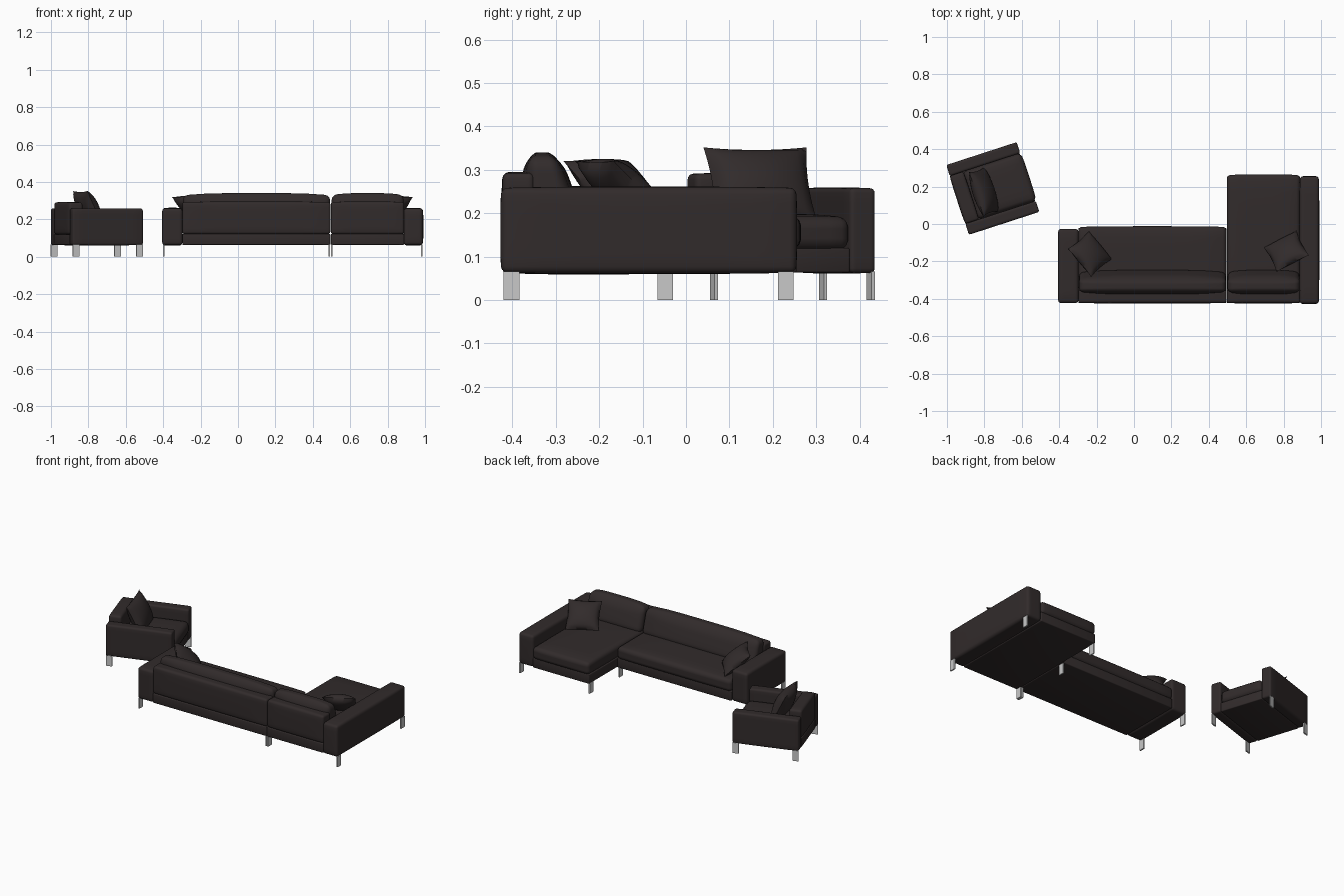
import bpy, bmesh, math
from mathutils import Matrix, Vector

if "Cube" in bpy.data.objects:
    bpy.data.objects.remove(bpy.data.objects["Cube"])


def material(name, rgb):
    m = bpy.data.materials.new(name)
    m.diffuse_color = (*rgb, 1)
    m.use_nodes = True
    m.node_tree.nodes["Principled BSDF"].inputs["Base Color"].default_value = m.diffuse_color
    return m


LEATHER = material("dark brown leather", (0.031, 0.024, 0.024))
METAL = material("light grey metal", (0.58, 0.58, 0.58))
SOFA = Matrix.Identity(4)
CHAIR = Matrix.Translation((-0.755, 0.19, 0)) @ Matrix.Rotation(math.radians(-72), 4, 'Z')


def finish(name, bm, mat, matrix, angle=40):
    bm.transform(matrix)
    bmesh.ops.recalc_face_normals(bm, faces=bm.faces[:])
    me = bpy.data.meshes.new(name)
    bm.to_mesh(me)
    bm.free()
    me.materials.append(mat)
    ob = bpy.data.objects.new(name, me)
    bpy.context.collection.objects.link(ob)
    bpy.ops.object.select_all(action='DESELECT')
    ob.select_set(True)
    bpy.context.view_layer.objects.active = ob
    bpy.ops.object.shade_smooth_by_angle(angle=math.radians(angle))
    return ob


def block(name, lo, hi, r=0.008, bulge=(0, 0, 0), lean=0, matrix=SOFA, mat=LEATHER, cuts=8):
    """Rounded box; bulge puffs its faces, lean slopes the front face back."""
    lo, hi = Vector(lo), Vector(hi)
    size, mid = hi - lo, (lo + hi) / 2
    bm = bmesh.new()
    bmesh.ops.create_cube(bm, size=1)
    for v in bm.verts:
        v.co = Vector(v.co[i] * size[i] + mid[i] for i in range(3))
    if r:
        bmesh.ops.bevel(bm, geom=bm.edges[:], offset=r, segments=3, profile=0.5, affect='EDGES')
    if any(bulge):
        for i in range(3):
            n = Vector([1 if j == i else 0 for j in range(3)])
            for k in range(1, cuts):
                p = mid.copy()
                p[i] = lo[i] + r + (size[i] - 2 * r) * k / cuts
                bmesh.ops.bisect_plane(bm, geom=bm.verts[:] + bm.edges[:] + bm.faces[:],
                                       plane_co=p, plane_no=n)
    for v in bm.verts:
        u = [2 * (v.co[i] - mid[i]) / size[i] for i in range(3)]
        f = [max(0, 1 - u[i] ** 4) for i in range(3)]
        for i in range(3):
            v.co[i] += bulge[i] * u[i] * f[i - 1] * f[i - 2]
        v.co.y -= lean * (u[1] + 1) / 2 * (u[2] + 1) / 2
    return finish(name, bm, mat, matrix)


def pillow(name, center, heading, tilt, w, h, thick):
    """Throw pillow whose upper edge points along heading, raised by tilt."""
    a, t = math.radians(heading), math.radians(tilt)
    ey = Vector((math.cos(a) * math.cos(t), math.sin(a) * math.cos(t), math.sin(t)))
    ex = Vector((-math.sin(a), math.cos(a), 0))
    m = Matrix((ex, ey, ex.cross(ey))).transposed().to_4x4()
    m.translation = center
    bm = bmesh.new()
    for s in (1, -1):
        made = bmesh.ops.create_grid(bm, x_segments=16, y_segments=16, size=1)
        for v in made['verts']:
            u, q = v.co.x, v.co.y
            puff = max(0, (1 - u * u) * (1 - q * q)) ** 0.5
            v.co = (u * w / 2 * (1 - 0.07 * (1 - q * q)),
                    q * h / 2 * (1 - 0.07 * (1 - u * u)), s * thick / 2 * puff)
    bmesh.ops.remove_doubles(bm, verts=bm.verts[:], dist=0.0002)
    finish(name, bm, LEATHER, m, 60)


def legs(name, xs, ys, matrix=SOFA):
    for x in xs:
        for y in ys:
            block(name, (x - 0.004, y - 0.018, 0), (x + 0.004, y + 0.018, 0.066),
                  r=0, matrix=matrix, mat=METAL)


# Sofa arms
block("left_arm", (-0.405, -0.422, 0.063), (-0.297, -0.027, 0.258), 0.014, (0, 0, 0.004))
block("right_arm", (0.887, -0.425, 0.063), (0.988, 0.253, 0.258), 0.014, (0.003, 0.003, 0.003))

# Sofa sections: base, back panel, seat and back cushion
for part, x0, x1, front in (("main", -0.298, 0.494, -0.022), ("chaise", 0.496, 0.888, 0.255)):
    block(part + "_base", (x0, -0.422, 0.063), (x1, front, 0.122), 0.005)
    block(part + "_back_panel", (x0, -0.422, 0.122), (x1, -0.35, 0.292), 0.012, (0, 0.003, 0.003))
    block(part + "_seat_cushion", (x0, -0.352, 0.118), (x1, front + 0.006, 0.193), 0.02,
          (0, 0.004, 0.008))
    block(part + "_back_cushion", (x0 + 0.004, -0.362, 0.18), (x1 - 0.002, -0.25, 0.328), 0.026,
          (0, 0.015, 0.012), lean=0.05)

# Sofa legs
legs("main_leg", (-0.396, 0.488), (-0.402, -0.048))
legs("chaise_leg", (0.5, 0.983), (-0.402, 0.23))

# Armchair, modelled facing +y and then turned
for s, side in ((-1, "left"), (1, "right")):
    xs = sorted((s * 0.134, s * 0.196))
    block("chair_%s_arm" % side, (xs[0], -0.198, 0.063), (xs[1], 0.198, 0.257), 0.01,
          (0, 0, 0.002), matrix=CHAIR)
block("chair_base", (-0.135, -0.198, 0.063), (0.135, 0.194, 0.12), 0.005, matrix=CHAIR)
block("chair_back_panel", (-0.135, -0.198, 0.12), (0.135, -0.122, 0.29), 0.012,
      (0, 0.003, 0.003), matrix=CHAIR)
block("chair_seat_cushion", (-0.134, -0.124, 0.116), (0.134, 0.2, 0.19), 0.022,
      (0, 0.005, 0.008), matrix=CHAIR)
legs("chair_leg", (-0.19, 0.19), (-0.178, 0.178), CHAIR)

# Throw pillows
pillow("right_pillow", (0.815, -0.146, 0.258), -62.6, 40, 0.195, 0.195, 0.085)
pillow("left_pillow", (-0.235, -0.16, 0.258), -140, 40, 0.195, 0.195, 0.085)
pillow("chair_pillow", (-0.803, 0.172, 0.264), 198, 64, 0.25, 0.195, 0.1)
